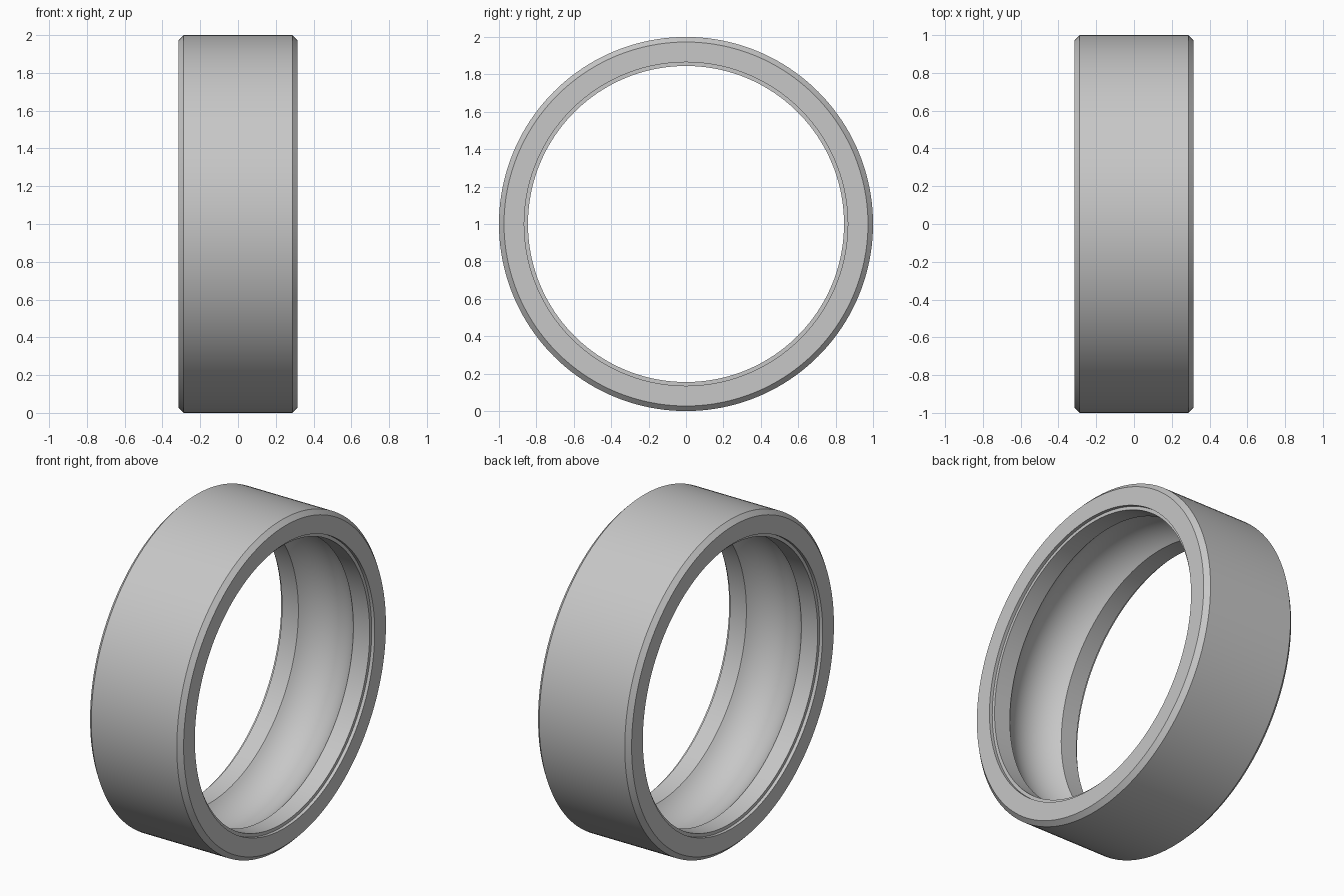
import bpy
import bmesh
import math
from mathutils import Matrix, Vector

cube = bpy.data.objects.get("Cube")
if cube:
    bpy.data.objects.remove(cube, do_unlink=True)

SEGMENTS = 160
HALF_WIDTH = 0.315
OUTER_R, CHAMFER = 1.0, 0.027
SEAT_R, LAND_R, SEAT_DEPTH = 0.865, 0.845, 0.02
GROOVE_HALF, GROOVE_DEPTH, GROOVE_STEPS = 0.185, 0.085, 24

# Plain grey steel
steel = bpy.data.materials.new("grey_steel")
steel.use_nodes = True
colour = (0.57, 0.57, 0.57, 1.0)
steel.diffuse_color = colour
steel.node_tree.nodes["Principled BSDF"].inputs["Base Color"].default_value = colour

# Half section (x, radius): chamfered rim, end face, stepped seat, land
half = [
    (HALF_WIDTH - CHAMFER, OUTER_R),
    (HALF_WIDTH, OUTER_R - CHAMFER),
    (HALF_WIDTH, SEAT_R),
    (HALF_WIDTH - SEAT_DEPTH, SEAT_R),
    (HALF_WIDTH - SEAT_DEPTH, LAND_R),
]

# Circular ball groove between the two lands
arc_r = (GROOVE_HALF ** 2 + GROOVE_DEPTH ** 2) / (2 * GROOVE_DEPTH)
arc_centre = LAND_R + GROOVE_DEPTH - arc_r
sweep = math.asin(GROOVE_HALF / arc_r)
groove = []
for i in range(GROOVE_STEPS + 1):
    a = sweep * (1 - 2 * i / GROOVE_STEPS)
    groove.append((arc_r * math.sin(a), arc_centre + arc_r * math.cos(a)))

section = half + groove + [(-x, r) for x, r in reversed(half)]

# Revolve the closed section around the x axis
bm = bmesh.new()
rings = []
for s in range(SEGMENTS):
    turn = Matrix.Rotation(2 * math.pi * s / SEGMENTS, 3, "X")
    rings.append([bm.verts.new(turn @ Vector((x, 0, r))) for x, r in section])
for s, ring in enumerate(rings):
    following = rings[(s + 1) % SEGMENTS]
    for i in range(len(section)):
        j = (i + 1) % len(section)
        bm.faces.new((ring[i], ring[j], following[j], following[i]))
bmesh.ops.recalc_face_normals(bm, faces=bm.faces[:])
bmesh.ops.translate(bm, verts=bm.verts[:], vec=(0, 0, OUTER_R))

mesh = bpy.data.meshes.new("outer_race")
bm.to_mesh(mesh)
bm.free()
mesh.materials.append(steel)
race = bpy.data.objects.new("outer_race", mesh)
bpy.context.collection.objects.link(race)

# Smooth curves, crisp edges
bpy.ops.object.select_all(action="DESELECT")
race.select_set(True)
bpy.context.view_layer.objects.active = race
bpy.ops.object.shade_smooth_by_angle(angle=math.radians(25))
